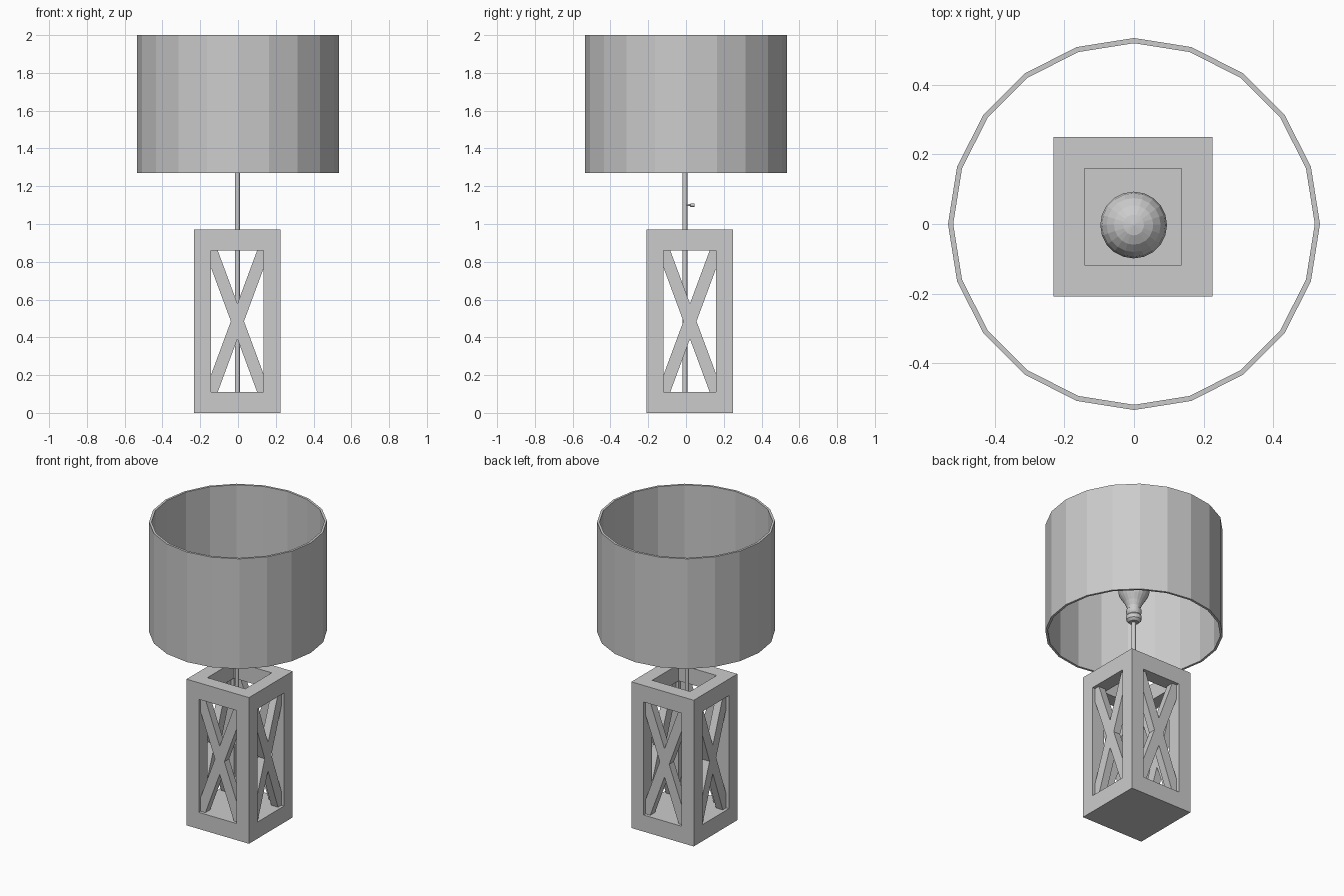
import bpy, bmesh, math
from mathutils import Matrix, Vector

if "Cube" in bpy.data.objects:
    bpy.data.objects.remove(bpy.data.objects["Cube"])

CX, CY = -0.003, 0.021      # base centre
HALF, WALL = 0.229, 0.09    # base half width, frame width
INNER = HALF - WALL
SILL, HEAD, TOP = 0.11, 0.86, 0.97


def add_mesh(name, bm):
    bmesh.ops.recalc_face_normals(bm, faces=bm.faces[:])
    mesh = bpy.data.meshes.new(name)
    bm.to_mesh(mesh)
    bm.free()
    obj = bpy.data.objects.new(name, mesh)
    bpy.context.collection.objects.link(obj)
    return obj


def box(name, centre, size, turn=Matrix()):
    bm = bmesh.new()
    mat = Matrix.Translation(centre) @ turn @ Matrix.Diagonal((*size, 1))
    bmesh.ops.create_cube(bm, size=1, matrix=mat)
    return add_mesh(name, bm)


def lathe(name, profile, sides, place=Matrix(), closed=False):
    """Revolve (radius, z) points; radius 0 becomes a pole."""
    bm = bmesh.new()
    rings = []
    for r, z in profile:
        n = 1 if r == 0 else sides
        rings.append([bm.verts.new(place @ Vector((
            r * math.cos(2 * math.pi * i / sides),
            r * math.sin(2 * math.pi * i / sides), z))) for i in range(n)])
    pairs = list(zip(rings, rings[1:]))
    if closed:
        pairs.append((rings[-1], rings[0]))
    for a, b in pairs:
        for i in range(sides):
            j = (i + 1) % sides
            loop = [a[i % len(a)], a[j % len(a)], b[j % len(b)], b[i % len(b)]]
            bm.faces.new(list(dict.fromkeys(loop)))
    return add_mesh(name, bm)


# Base frame: a block with two window tunnels and an open shaft
frame = box("base_frame", (CX, CY, TOP / 2), (2 * HALF, 2 * HALF, TOP))
mid, tall = (SILL + HEAD) / 2, HEAD - SILL
cutters = [
    box("cut_x", (CX, CY, mid), (1, 2 * INNER, tall)),
    box("cut_y", (CX, CY, mid), (2 * INNER, 1, tall)),
    box("cut_shaft", (CX, CY, SILL + 0.5), (2 * INNER, 2 * INNER, 1)),
]
bpy.context.view_layer.objects.active = frame
for cutter in cutters:
    mod = frame.modifiers.new(cutter.name, 'BOOLEAN')
    mod.operation, mod.solver, mod.object = 'DIFFERENCE', 'EXACT', cutter
    bpy.ops.object.modifier_apply(modifier=mod.name)
    bpy.data.objects.remove(cutter)

# Crossed braces in the four windows
length = math.hypot(2 * INNER, tall) + 0.06
lean = math.atan2(2 * INNER, tall)
for k, side in enumerate(("front", "right", "back", "left")):
    spin = Matrix.Rotation(k * math.pi / 2, 4, 'Z')
    centre = Vector((CX, CY, mid)) + spin @ Vector((0, -HALF + WALL / 2, 0))
    for s, tag in ((1, "a"), (-1, "b")):
        box(f"{side}_brace_{tag}", centre, (0.065, 0.05, length),
            spin @ Matrix.Rotation(s * lean, 4, 'Y'))

# Stem rod with switch
lathe("stem", [(0, SILL), (0.013, SILL), (0.013, 1.36), (0, 1.36)], 16,
      Matrix.Translation((-0.003, -0.006, 0)))
lathe("switch", [(0, 0), (0.006, 0), (0.006, 0.022), (0.009, 0.024),
                 (0.009, 0.046), (0, 0.046)], 12,
      Matrix.Translation((-0.003, 0, 1.1)) @ Matrix.Rotation(-math.pi / 2, 4, 'X'))

# Socket and bulb
bulb_place = Matrix.Translation((-0.001, -0.003, 0))
lathe("socket", [(0, 1.345), (0.03, 1.345), (0.045, 1.36), (0.048, 1.385),
                 (0.04, 1.395), (0.046, 1.41), (0.046, 1.43), (0, 1.43)],
      20, bulb_place)
dome = [(0.096 * math.cos(math.radians(a)), 1.57 + 0.096 * math.sin(math.radians(a)))
        for a in range(-36, 90, 18)]
lathe("bulb", [(0, 1.42), (0.038, 1.42), (0.042, 1.45), (0.056, 1.48)]
      + dome + [(0, 1.666)], 20, bulb_place)

# Twenty-sided drum shade, open at both ends
lathe("lampshade", [(0.535, 1.27), (0.535, 2.0), (0.52, 2.0), (0.52, 1.27)],
      20, closed=True)
